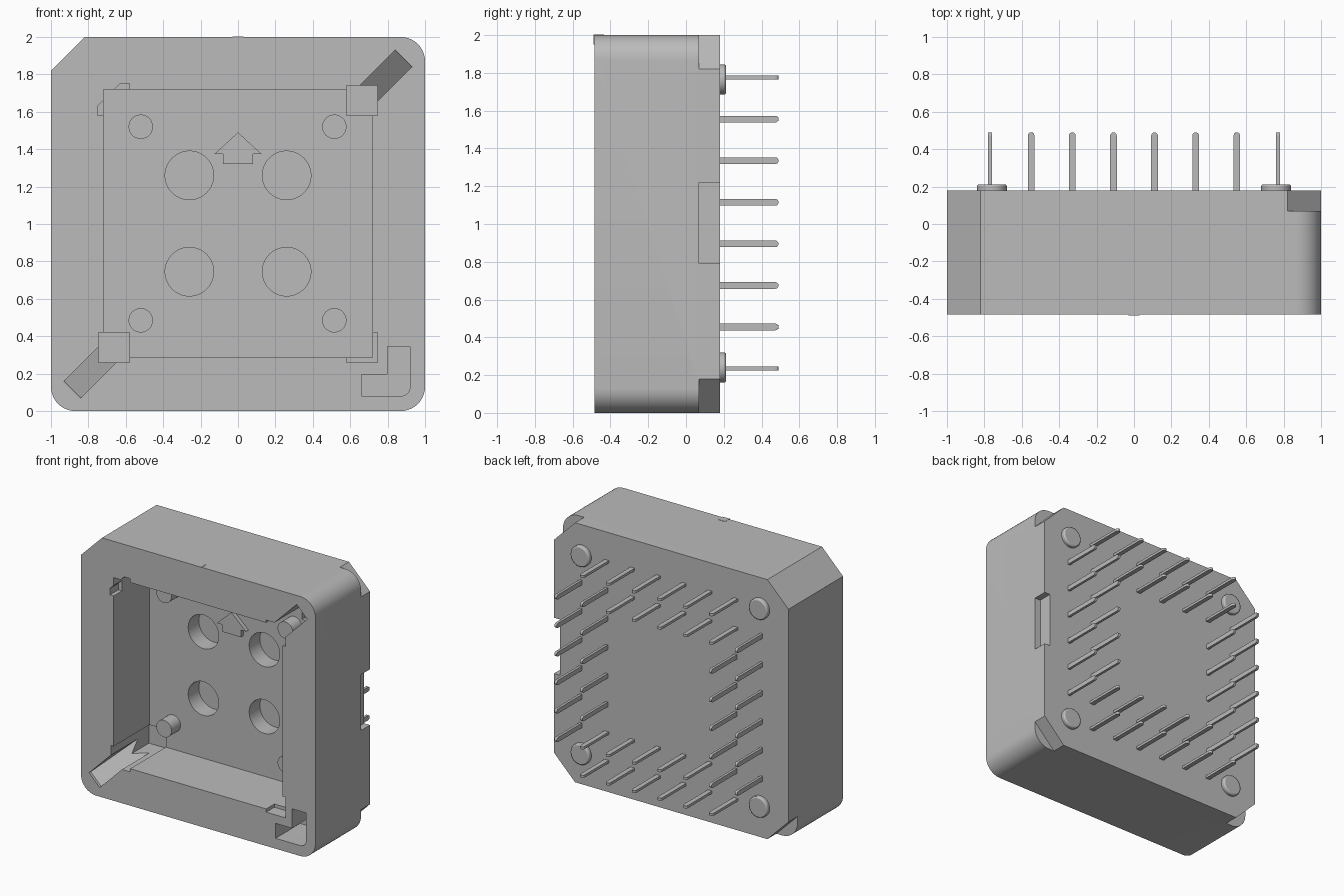
import bpy, bmesh
from math import sin, cos, pi, radians
from mathutils import Vector

cube = bpy.data.objects.get("Cube")
if cube:
    bpy.data.objects.remove(cube, do_unlink=True)

grey = bpy.data.materials.new("socket_grey")
grey.use_nodes = True
GREY = (0.5, 0.5, 0.5, 1)
grey.diffuse_color = GREY
grey.node_tree.nodes["Principled BSDF"].inputs["Base Color"].default_value = GREY

FRONT, BACK, LEDGE, FLOOR = -0.485, 0.18, 0.07, -0.05
OUT = -0.6  # cutters start in front of the body


def finish(name, bm):
    bmesh.ops.recalc_face_normals(bm, faces=bm.faces)
    mesh = bpy.data.meshes.new(name)
    bm.to_mesh(mesh)
    bm.free()
    mesh.materials.append(grey)
    obj = bpy.data.objects.new(name, mesh)
    bpy.context.collection.objects.link(obj)
    return obj


def prism(name, outline, y0, y1):
    """Extrude an (x, z) outline from y0 to y1."""
    bm = bmesh.new()
    face = bm.faces.new([bm.verts.new((x, y0, z)) for x, z in outline])
    new = bmesh.ops.extrude_face_region(bm, geom=[face])["geom"]
    bmesh.ops.translate(bm, vec=(0, y1 - y0, 0),
                        verts=[v for v in new if isinstance(v, bmesh.types.BMVert)])
    return finish(name, bm)


def hull(name, points):
    bm = bmesh.new()
    for p in points:
        bm.verts.new(p)
    bmesh.ops.convex_hull(bm, input=bm.verts)
    return finish(name, bm)


def arc(cx, cz, r, start, end, n):
    return [(cx + r * cos(radians(start + (end - start) * i / n)),
             cz + r * sin(radians(start + (end - start) * i / n))) for i in range(n + 1)]


def circle(cx, cz, r):
    return arc(cx, cz, r, 0, 360, 40)[:-1]


def rect(x0, z0, x1, z1):
    return [(x0, z0), (x1, z0), (x1, z1), (x0, z1)]


def turned(points):
    """Half turn about the middle of the front."""
    return [(-x, 2 - z) for x, z in points]


def smooth(obj):
    bpy.ops.object.select_all(action="DESELECT")
    obj.select_set(True)
    bpy.context.view_layer.objects.active = obj
    bpy.ops.object.shade_smooth_by_angle(angle=radians(30))


# Block with three round corners and one chamfered corner
R, C = 0.13, 0.18
outline = (arc(R - 1, R, R, 180, 270, 10) + arc(1 - R, R, R, 270, 360, 10)
           + arc(1 - R, 2 - R, R, 0, 90, 10) + [(C - 1, 2), (-1, 2 - C)])
body = prism("socket_body", outline, FRONT, BACK)

cutters = []


def cut(points, depth_y, start=OUT):
    cutters.append(prism("cutter", points, start, depth_y))


# Main cavity and its corner reliefs
cut(rect(-0.72, 0.285, 0.72, 1.72), FLOOR)
cut([(-0.75, 1.58), (-0.58, 1.58), (-0.58, 1.75), (-0.63, 1.75), (-0.75, 1.63)], FRONT + 0.1)
cut(rect(0.58, 0.26, 0.745, 0.42), FRONT + 0.1)

# Ramped extraction slots in two opposite corners
box = rect(-0.745, 0.26, -0.58, 0.42)
outer = [(-0.93, 0.16), (-0.84, 0.07)]
inner = [(x + 0.25, z + 0.25) for x, z in outer]
for flip in (False, True):
    b, o, i = [turned(p) if flip else p for p in (box, outer, inner)]
    cut(b, FLOOR + 0.03)
    cutters.append(hull("cutter", [(x, OUT, z) for x, z in o + i]
                        + [(x, FRONT + 0.02, z) for x, z in o]
                        + [(x, FLOOR, z) for x, z in i]))

# L-shaped pocket in the lower corner
cut([(0.66, 0.08)] + arc(0.87, 0.13, 0.05, 270, 360, 6)
    + [(0.92, 0.345), (0.8, 0.345), (0.8, 0.195), (0.66, 0.195)], FRONT + 0.3)

# Blind round holes in the cavity floor
for x in (-0.26, 0.26):
    for z in (0.745, 1.26):
        cut(circle(x, z, 0.13), FLOOR + 0.13, FLOOR - 0.1)

# Rear corner chamfers and side notch
for sx, sz in ((1, 1), (1, -1), (-1, -1)):
    cut([(sx * (1 - C - 0.1), 1 + sz * 1.1), (sx * 1.1, 1 + sz * 1.1),
         (sx * 1.1, 1 + sz * (1 - C - 0.1))], BACK + 0.1, LEDGE)
cut(rect(0.95, 0.79, 1.1, 1.22), BACK + 0.1, LEDGE)

# Apply all the cuts
bpy.context.view_layer.objects.active = body
for cutter in cutters:
    cutter.hide_render = True
    mod = body.modifiers.new("cut", "BOOLEAN")
    mod.operation, mod.solver, mod.object = "DIFFERENCE", "EXACT", cutter
    bpy.ops.object.modifier_apply(modifier=mod.name)
for cutter in cutters:
    bpy.data.objects.remove(cutter, do_unlink=True)
smooth(body)

# Support posts inside the cavity
for x in (-0.52, 0.515):
    for z in (0.485, 1.52):
        smooth(prism("support_post", circle(x, z, 0.065), FLOOR - 0.11, FLOOR + 0.02))

# Raised direction arrow on the floor
prism("direction_arrow", [(0, 1.49), (-0.125, 1.375), (-0.08, 1.375), (-0.08, 1.32),
                          (0.08, 1.32), (0.08, 1.375), (0.125, 1.375)],
      FLOOR - 0.03, FLOOR + 0.01)

# Small locating ridge at the top front edge
prism("top_ridge", rect(-0.03, 1.95, 0.03, 2.002), FRONT - 0.005, FRONT + 0.05)

# Round standoffs on the back
for x in (-0.76, 0.76):
    for z in (0.24, 1.765):
        pad = prism("standoff", circle(x, z, 0.08), BACK - 0.02, BACK + 0.032)
        bevel = pad.modifiers.new("soft_edge", "BEVEL")
        bevel.width, bevel.segments, bevel.angle_limit = 0.01, 2, radians(40)
        smooth(pad)

# Flat pins with rounded tips: two rings on an 8 x 8 grid without the corners
W = 0.018
pin = prism("contact_pin", [(-W, -0.03), (W, -0.03)]
            + arc(0, 0.49 - BACK - W, W, 0, 180, 6), -0.01, 0.01)
pin_mesh = pin.data
bpy.data.objects.remove(pin, do_unlink=True)
for i in range(8):
    for j in range(8):
        edge_i, edge_j = min(i, 7 - i), min(j, 7 - j)
        if min(edge_i, edge_j) > 1 or edge_i + edge_j == 0:
            continue
        obj = bpy.data.objects.new("contact_pin", pin_mesh)
        obj.location = Vector((0.22 * (i - 3.5), BACK, 1.005 + 0.22 * (j - 3.5)))
        side = edge_i < edge_j or (edge_i == edge_j and i == j)
        obj.rotation_euler = (-pi / 2, pi / 2 if side else 0, 0)
        bpy.context.collection.objects.link(obj)
